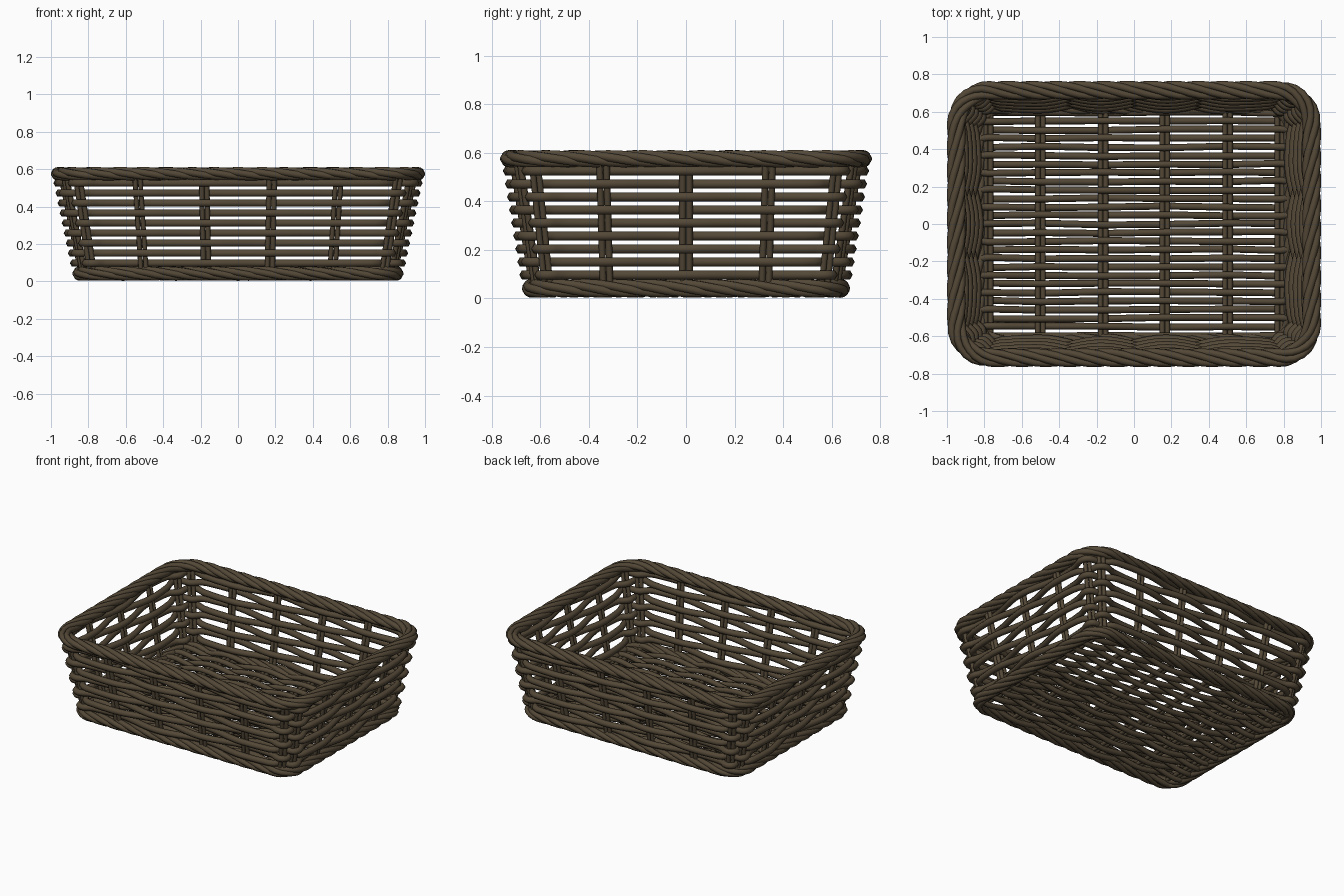
import bpy, math, random
from mathutils import Vector

if "Cube" in bpy.data.objects:
    bpy.data.objects.remove(bpy.data.objects["Cube"])

random.seed(4)

wicker = bpy.data.materials.new("dark brown wicker")
wicker.diffuse_color = (0.088, 0.065, 0.038, 1)
wicker.use_nodes = True
wicker.node_tree.nodes["Principled BSDF"].inputs["Base Color"].default_value = wicker.diffuse_color

Z0, Z1 = 0.042, 0.575          # centre heights of the base rim and top rim


def mix(a, b, t):
    return a + (b - a) * t


def ring(p, z, out=0.0):
    """Point on the flaring rounded rectangle. p in 0..8: even = side, odd = corner."""
    t = (z - Z0) / (Z1 - Z0)
    r = mix(0.12, 0.18, t)
    hx, hy = mix(0.84, 0.95, t) - r, mix(0.63, 0.715, t) - r
    k, u = int(p) % 8, p - int(p)
    corners = [(hx, -hy), (hx, hy), (-hx, hy), (-hx, -hy)]
    q = k // 2
    c0, c1 = Vector(corners[q]), Vector(corners[(q + 1) % 4])
    if k % 2 == 0:
        ang, base = q * math.pi / 2, c0.lerp(c1, u)
    else:
        ang, base = (q + u) * math.pi / 2, c1
    d = Vector((math.cos(ang), math.sin(ang)))
    pt = base + d * (r + out)
    return Vector((pt.x, pt.y, z))


def rods(name, paths, radius, closed=False, sides=1):
    """Round rods along the given paths, joined as one mesh."""
    cu = bpy.data.curves.new(name, 'CURVE')
    cu.dimensions = '3D'
    cu.twist_mode = 'MINIMUM'
    cu.bevel_depth = radius
    cu.bevel_resolution = sides
    cu.use_fill_caps = True
    for path in paths:
        sp = cu.splines.new('POLY')
        sp.points.add(len(path) - 1)
        for point, co in zip(sp.points, path):
            point.co = (*co, 1)
        sp.use_cyclic_u = closed
        sp.use_smooth = True
    tmp = bpy.data.objects.new(name + " path", cu)
    bpy.context.collection.objects.link(tmp)
    dg = bpy.context.evaluated_depsgraph_get()
    me = bpy.data.meshes.new_from_object(tmp.evaluated_get(dg))
    bpy.data.objects.remove(tmp)
    me.name = name
    me.materials.clear()
    me.materials.append(wicker)
    ob = bpy.data.objects.new(name, me)
    bpy.context.collection.objects.link(ob)
    return ob


# Positions of the upright stakes around the ring
stakes = []
for half in (0, 4):
    stakes += [half + u for u in (0.18, 0.5, 0.82)]
    stakes += [half + 1 + u for u in (0.33, 0.67)]
    stakes += [half + 2 + u for u in (0.15, 0.382, 0.618, 0.85)]
    stakes += [half + 3 + u for u in (0.33, 0.67)]
N = len(stakes)

# Upright stakes, each a pair of thin rods
pairs = []
for s in stakes:
    low, high = ring(s, Z0), ring(s, Z1)
    along = ring(s + 0.02, 0.3) - ring(s - 0.02, 0.3)
    along = along.normalized() * 0.014
    for side in (-1, 1):
        pairs.append([low + along * side, high + along * side])
rods("wall_stakes", pairs, 0.014)

# Wall weavers, passing alternately inside and outside the stakes
rows, steps = 9, 7
weavers = []
for row in range(rows):
    z = 0.097 + row * 0.0535
    phase = 1 if row % 2 else -1
    path = []
    for i in range(N):
        a = stakes[i]
        b = stakes[i + 1] if i + 1 < N else stakes[0] + 8
        for j in range(steps):
            u = j / steps
            wave = phase * (-1) ** i * math.cos(math.pi * u)
            path.append(ring(mix(a, b, u), z, 0.026 * wave))
    weavers.append(path)
rods("wall_weavers", weavers, 0.0215, True)


def rope_rim(name, zc, turns, strands, wide, tall, radius):
    """Strands twisted together around the rounded rectangle."""
    line = [ring(k + j / n, zc) for k in range(8)
            for n in [(26 if k % 4 == 2 else 20) if k % 2 == 0 else 7]
            for j in range(n)]
    m = len(line)
    lengths = [0.0]
    for i in range(m):
        lengths.append(lengths[-1] + (line[(i + 1) % m] - line[i]).length)
    paths = []
    for k in range(strands):
        path = []
        for i, p in enumerate(line):
            d = line[(i + 1) % m] - line[i - 1]
            out = Vector((d.y, -d.x, 0)).normalized()
            f = 2 * math.pi * (k / strands - turns * lengths[i] / lengths[-1])
            path.append(p + out * wide * math.cos(f)
                        + Vector((0, 0, tall * math.sin(f))))
        paths.append(path)
    rods(name, paths, radius, True)


rope_rim("top_rim", Z1, 10, 5, 0.031, 0.018, 0.02)
rope_rim("base_rim", Z0, 9, 5, 0.026, 0.021, 0.019)

# Floor ribs running front to back, in pairs
rib_x = [-0.78, -0.5, -0.165, 0.165, 0.5, 0.78]
ribs = []
for x in rib_x:
    for dx in (-0.014, 0.014):
        ribs.append([(x + dx, -0.63, Z0), (x + dx, 0.63, Z0)])
rods("floor_ribs", ribs, 0.014)

# Floor weavers running left to right, over and under the ribs
floor = []
count = 27
for k in range(count):
    y = mix(-0.595, 0.595, k / (count - 1))
    phase = 1 if k % 2 else -1
    shift = [random.uniform(-0.005, 0.005) for _ in rib_x]
    path = [(-0.815, y, Z0 + phase * 0.016)]
    for i in range(5):
        for j in range(7):
            u = j / 6
            if j == 6 and i < 4:
                continue
            wave = phase * (-1) ** i * math.cos(math.pi * u)
            path.append((mix(rib_x[i], rib_x[i + 1], u),
                         y + mix(shift[i], shift[i + 1], u),
                         Z0 + 0.022 * wave))
    path.append((0.815, y, Z0 - phase * 0.016))
    floor.append(path)
rods("floor_weavers", floor, 0.0185)
